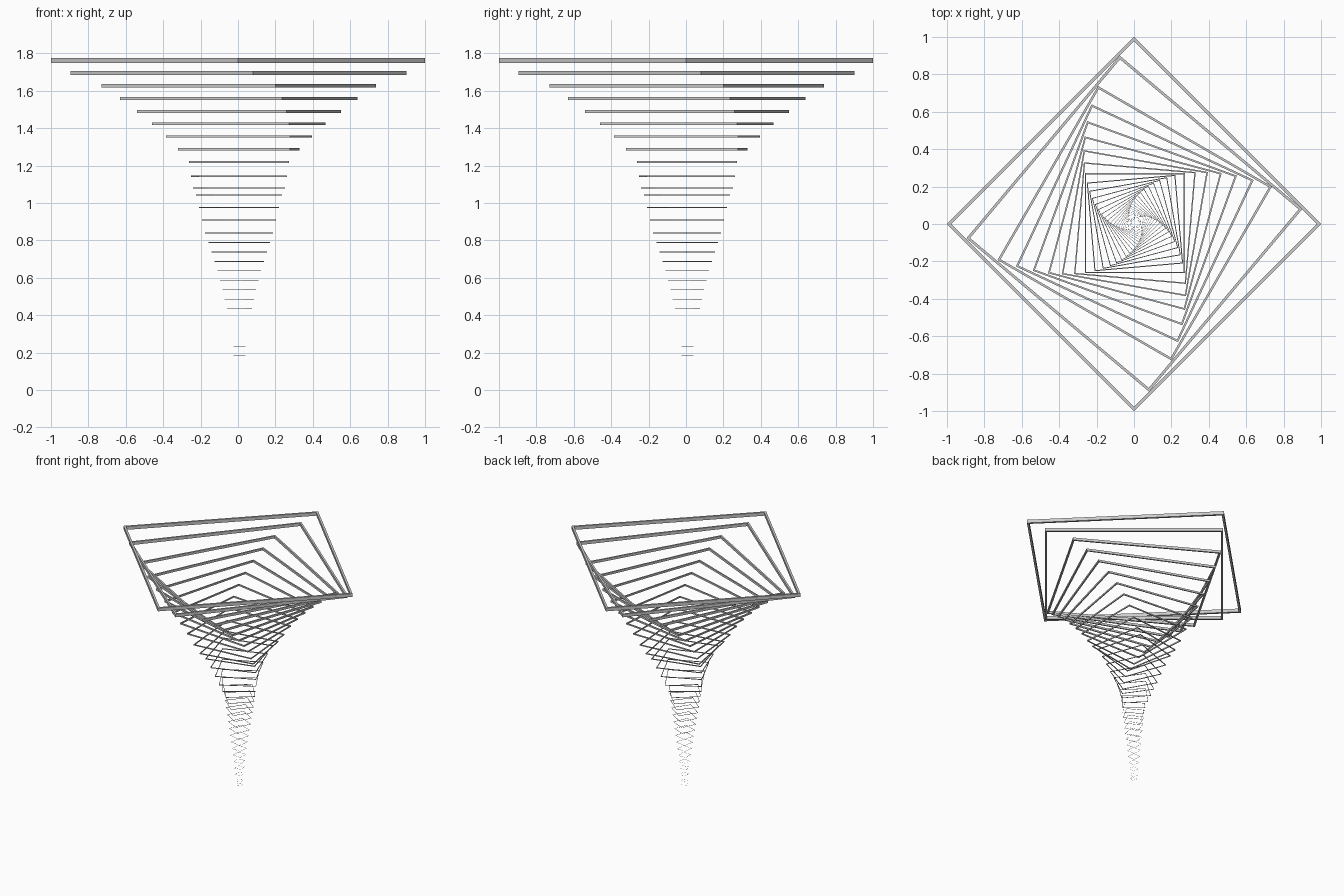
import bpy, bmesh
from math import cos, sin, pi, radians

if "Cube" in bpy.data.objects:
    bpy.data.objects.remove(bpy.data.objects["Cube"])

BAR_WIDTH = 0.016    # bar width of the unit frame, seen from the top
BAR_HEIGHT = 0.026   # bar height of the unit frame


def square_frame_mesh():
    """Square frame with corners on the axes at radius 1."""
    bm = bmesh.new()
    h = BAR_HEIGHT / 2
    inner = 1 - BAR_WIDTH * 2 ** 0.5
    section = [(1, -h), (1, h), (inner, h), (inner, -h)]
    rings = [[bm.verts.new((r * cos(k * pi / 2), r * sin(k * pi / 2), z))
              for r, z in section] for k in range(4)]
    for k in range(4):
        a, b = rings[k], rings[(k + 1) % 4]
        for j in range(4):
            n = (j + 1) % 4
            bm.faces.new((a[j], b[j], b[n], a[n]))
    bmesh.ops.recalc_face_normals(bm, faces=bm.faces)
    mesh = bpy.data.meshes.new("square_frame")
    bm.to_mesh(mesh)
    bm.free()
    return mesh


frame = square_frame_mesh()


def add_frame(index, radius, angle, z, shift=0.0):
    ob = bpy.data.objects.new(f"square_frame_{index:02d}", frame)
    ob.scale = (radius,) * 3
    ob.rotation_euler.z = radians(angle)
    ob.location = (shift, shift, z)
    bpy.context.collection.objects.link(ob)


# Two largest frames at the top
add_frame(0, 1.0, 0, 1.761)
add_frame(1, 0.902, 5, 1.695, 0.002)

# Twisting funnel: each frame turns 5 degrees and shrinks by the same ratio,
# drifting very slightly off the axis
heights = [1.626, 1.558, 1.490, 1.423, 1.355, 1.287, 1.219, 1.142, 1.080,
           1.043, 0.976, 0.908, 0.840]
heights += [0.788 - 0.0504 * i for i in range(16)]   # evenly spaced stem
heights.append(0.0003)                               # tip on the ground
for i, z in enumerate(heights):
    add_frame(i + 2, 0.76 * 0.89 ** i, 15 + 5 * i, z, 0.004 + 0.00015 * i)
